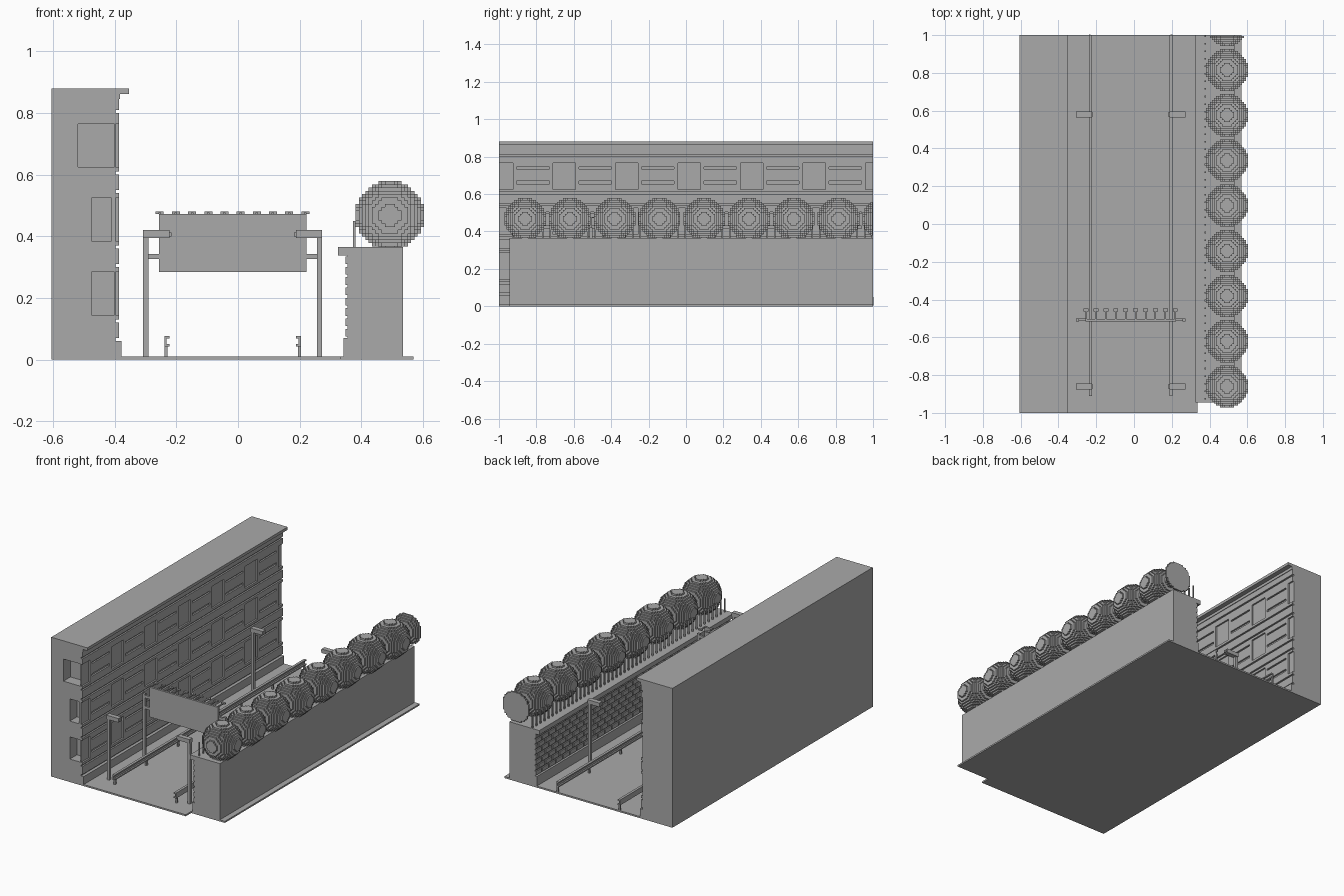
import bpy, bmesh
from mathutils import Vector

old = bpy.data.objects.get("Cube")
if old:
    bpy.data.objects.remove(old, do_unlink=True)

grey = bpy.data.materials.new("plain grey")
grey.use_nodes = True
grey.diffuse_color = (0.4, 0.4, 0.4, 1)
grey.node_tree.nodes["Principled BSDF"].inputs["Base Color"].default_value = (0.4, 0.4, 0.4, 1)


def finish(name, bm):
    """Turn a bmesh into a named grey object."""
    mesh = bpy.data.meshes.new(name)
    bm.to_mesh(mesh)
    bm.free()
    mesh.materials.append(grey)
    ob = bpy.data.objects.new(name, mesh)
    bpy.context.scene.collection.objects.link(ob)
    return ob


def boxes(name, items):
    """One object from boxes given as (x0, x1, y0, y1, z0, z1)."""
    bm = bmesh.new()
    for x0, x1, y0, y1, z0, z1 in items:
        cube = bmesh.ops.create_cube(bm, size=1)["verts"]
        for v in cube:
            v.co = (x1 if v.co.x > 0 else x0, y1 if v.co.y > 0 else y0, z1 if v.co.z > 0 else z0)
    return finish(name, bm)


AXIS = -0.0175  # centre line of the road


def both_sides(items):
    """Add the mirror image of every box across the road."""
    return items + [(2 * AXIS - b[1], 2 * AXIS - b[0], *b[2:]) for b in items]


# Road slab, with a wider strip beneath the retaining wall
boxes("ground", [(-0.605, 0.335, -1, 1, 0, 0.01), (0.335, 0.57, -0.945, 1, 0, 0.01)])

# Building core with open rooms cut in its front end
CORE, FACE = -0.397, -0.387
core = boxes("building_core", [(-0.605, CORE, -1, 1, 0.005, 0.88)])
rooms = boxes("room_cutter", [
    (-0.475, -0.4, -1.1, -0.93, 0.145, 0.285),
    (-0.475, -0.41, -1.1, -0.93, 0.385, 0.525),
    (-0.52, -0.4, -1.1, -0.93, 0.625, 0.765)])
rooms.hide_render = True
rooms.hide_viewport = True
cut = core.modifiers.new("rooms", "BOOLEAN")
cut.object = rooms
cut.solver = "EXACT"

# Facade: long boards between floors, framed board panels between windows
boards = [(CORE, FACE, -1, 1, a, b) for a, b in (
    (0.07, 0.12), (0.13, 0.145), (0.285, 0.3), (0.31, 0.36), (0.37, 0.385),
    (0.525, 0.54), (0.55, 0.6), (0.61, 0.625), (0.765, 0.8), (0.81, 0.845))]
for z in (0.145, 0.385, 0.625):
    for k in range(6):
        y0 = -0.925 + 0.334 * k
        y1 = y0 + 0.214
        boards.append((CORE, FACE, y0, y0 + 0.02, z, z + 0.14))
        boards.append((CORE, FACE, y1 - 0.02, y1, z, z + 0.14))
        for a, b in ((0, 0.03), (0.045, 0.11), (0.12, 0.14)):
            boards.append((CORE, FACE, y0 + 0.02, y1 - 0.02, z + a, z + b))
boxes("facade_boards", boards)
boxes("building_plinth", [(CORE, -0.378, -1, 1, 0.005, 0.06)])
boxes("building_cornice", [(CORE, -0.383, -1, 1, 0.845, 0.862), (CORE, -0.353, -1, 1, 0.862, 0.88)])

# Retaining wall with plinth, coping and staggered stone blocks
boxes("retaining_wall", [(0.356, 0.535, -0.945, 1, 0.005, 0.365)])
boxes("wall_plinth", [(0.342, 0.356, -0.945, 1, 0.005, 0.07)])
boxes("wall_coping", [(0.325, 0.356, -0.945, 1, 0.337, 0.365)])
blocks = []
for row in range(8):
    z = 0.075 + 0.0335 * row
    y = -0.945 - (0.035 if row % 2 else 0)
    while y < 1:
        blocks.append((0.349, 0.357, max(y, -0.945), min(y + 0.06, 1), z, z + 0.025))
        y += 0.07
boxes("wall_blocks", blocks)

# Thin fence posts on the wall
boxes("fence_posts", [(0.373, 0.381, y - 0.004, y + 0.004, 0.36, 0.45)
                      for y in (-0.925 + 0.04 * i for i in range(49))])

# Round stepped tree crowns, the last one cut off at the end of the street
N, CELL = 21, 0.0106


def crown(name, cy):
    half = N // 2
    span = range(-half, half + 1)
    cells = {(i, j, k) for i in span for j in span for k in span
             if i * i + j * j + k * k <= half * (half + 1) and cy + j * CELL < 1}
    bm = bmesh.new()
    corners = {}

    def corner(p):
        key = tuple(round(c * 2) for c in p)
        if key not in corners:
            corners[key] = bm.verts.new((p[0] * CELL, min(p[1] * CELL, 1 - cy), p[2] * CELL))
        return corners[key]

    for c in cells:
        for axis in range(3):
            for sign in (-1, 1):
                near = list(c)
                near[axis] += sign
                if tuple(near) in cells:
                    continue
                n, u, v = Vector(), Vector(), Vector()
                n[axis] = sign / 2
                u[(axis + 1) % 3] = sign / 2
                v[(axis + 2) % 3] = 0.5
                mid = Vector(c) + n
                bm.faces.new([corner(mid + q) for q in (-u - v, u - v, u + v, v - u)])
    ob = finish(name, bm)
    ob.location = (0.493, cy, 0.468)
    return ob


first = crown("tree_crown_1", -0.86)
for i in range(1, 8):
    copy = first.copy()
    copy.name = f"tree_crown_{i + 1}"
    copy.location.y += 0.2393 * i
    bpy.context.scene.collection.objects.link(copy)
crown("tree_crown_9", -0.86 + 0.2393 * 8)

# Guard rails: channel beams on short posts
rail = [(-0.239, -0.232, -0.91, 1, 0.043, 0.077),
        (-0.232, -0.223, -0.91, 1, 0.069, 0.077),
        (-0.232, -0.223, -0.91, 1, 0.043, 0.051)]
rail += [(-0.239, -0.229, y, y + 0.012, 0.005, 0.05) for y in (-0.9 + 0.315 * i for i in range(7))]
boxes("guard_rails", both_sides(rail))

# Street lamps: post, arm and lamp tip on both sides
lamps = []
for y in (-0.86, 0.58):
    lamps += [(-0.308, -0.291, y - 0.009, y + 0.009, 0.005, 0.4),
              (-0.308, -0.223, y - 0.015, y + 0.015, 0.395, 0.42),
              (-0.223, -0.216, y - 0.01, y + 0.01, 0.4, 0.412)]
boxes("street_lamps", both_sides(lamps))

# Sign gantry: posts, short brackets, panel and its row of lights
gantry = [(-0.308, -0.291, -0.515, -0.5, 0.005, 0.42),
          (-0.291, -0.25, -0.514, -0.501, 0.326, 0.343),
          (-0.291, -0.25, -0.514, -0.501, 0.395, 0.412)]
boxes("gantry_frame", both_sides(gantry))
boxes("sign_panel", [(-0.257, 0.222, -0.517, -0.503, 0.285, 0.473)])
lights = []
for i in range(10):
    x = -0.254 + 0.0525 * i
    lights += [(x - 0.004, x + 0.004, -0.51, -0.455, 0.472, 0.478),
               (x - 0.013, x + 0.013, -0.462, -0.448, 0.472, 0.48)]
boxes("sign_lights", lights)
